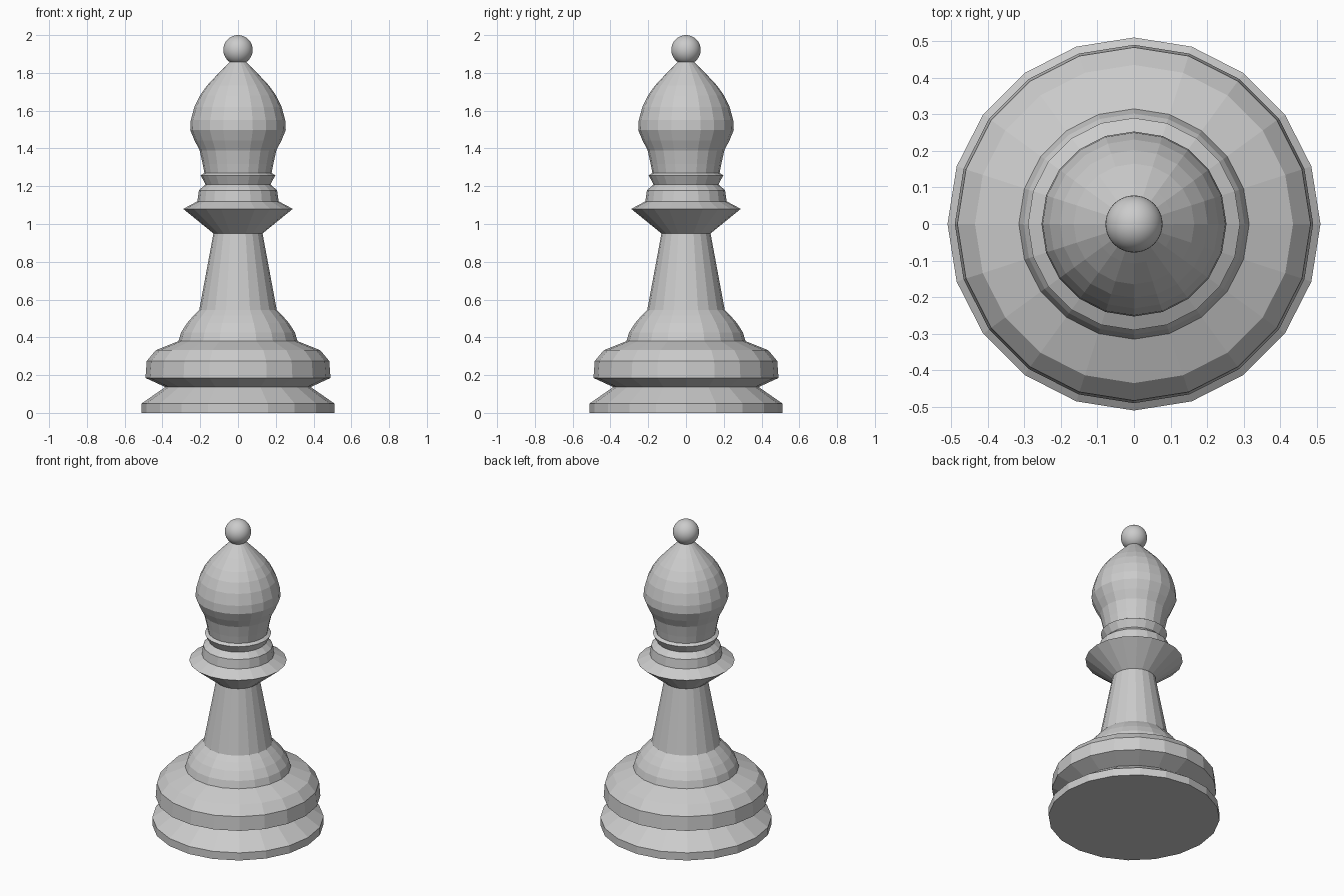
import bpy, math

if "Cube" in bpy.data.objects:
    bpy.data.objects.remove(bpy.data.objects["Cube"])

SIDES = 20


def lathe(name, profile, cap_bottom=False):
    """Turn a (radius, height) profile around z into a flat-shaded faceted part."""
    verts, faces = [], []
    for r, z in profile:
        for i in range(SIDES):
            a = 2 * math.pi * i / SIDES
            verts.append((r * math.cos(a), r * math.sin(a), z))
    for k in range(len(profile) - 1):
        for i in range(SIDES):
            j = (i + 1) % SIDES
            lo, hi = k * SIDES, (k + 1) * SIDES
            faces.append((lo + i, lo + j, hi + j, hi + i))
    if cap_bottom:
        faces.append(tuple(reversed(range(SIDES))))
    mesh = bpy.data.meshes.new(name)
    mesh.from_pydata(verts, [], faces)
    mesh.update()
    obj = bpy.data.objects.new(name, mesh)
    bpy.context.collection.objects.link(obj)
    return obj


# Neighbouring parts share their end ring, so the outside is one closed skin.

# Stepped foot with a V groove and rounded shoulder
lathe("foot", [(0.51, 0), (0.51, 0.05), (0.385, 0.137), (0.49, 0.185),
               (0.483, 0.275), (0.435, 0.332), (0.315, 0.38)], cap_bottom=True)

# Flared lower stem and tapering shaft
lathe("stem", [(0.315, 0.38), (0.302, 0.425), (0.27, 0.475),
               (0.235, 0.515), (0.205, 0.546), (0.13, 0.95)])

# Wide sharp collar with smaller rings above it
lathe("collar", [(0.13, 0.95), (0.29, 1.08), (0.215, 1.12), (0.207, 1.178),
                 (0.172, 1.21), (0.198, 1.258), (0.178, 1.27)])

# Teardrop head
lathe("head", [(0.178, 1.27), (0.187, 1.318), (0.203, 1.39), (0.23, 1.442),
               (0.253, 1.497), (0.25, 1.55), (0.231, 1.62), (0.202, 1.68),
               (0.165, 1.732), (0.108, 1.793), (0.04, 1.862)])

# Smooth ball on top
bpy.ops.mesh.primitive_uv_sphere_add(segments=40, ring_count=20, radius=0.078,
                                     location=(0, 0, 1.922))
ball = bpy.context.object
ball.name = "top_ball"
bpy.ops.object.shade_smooth()
